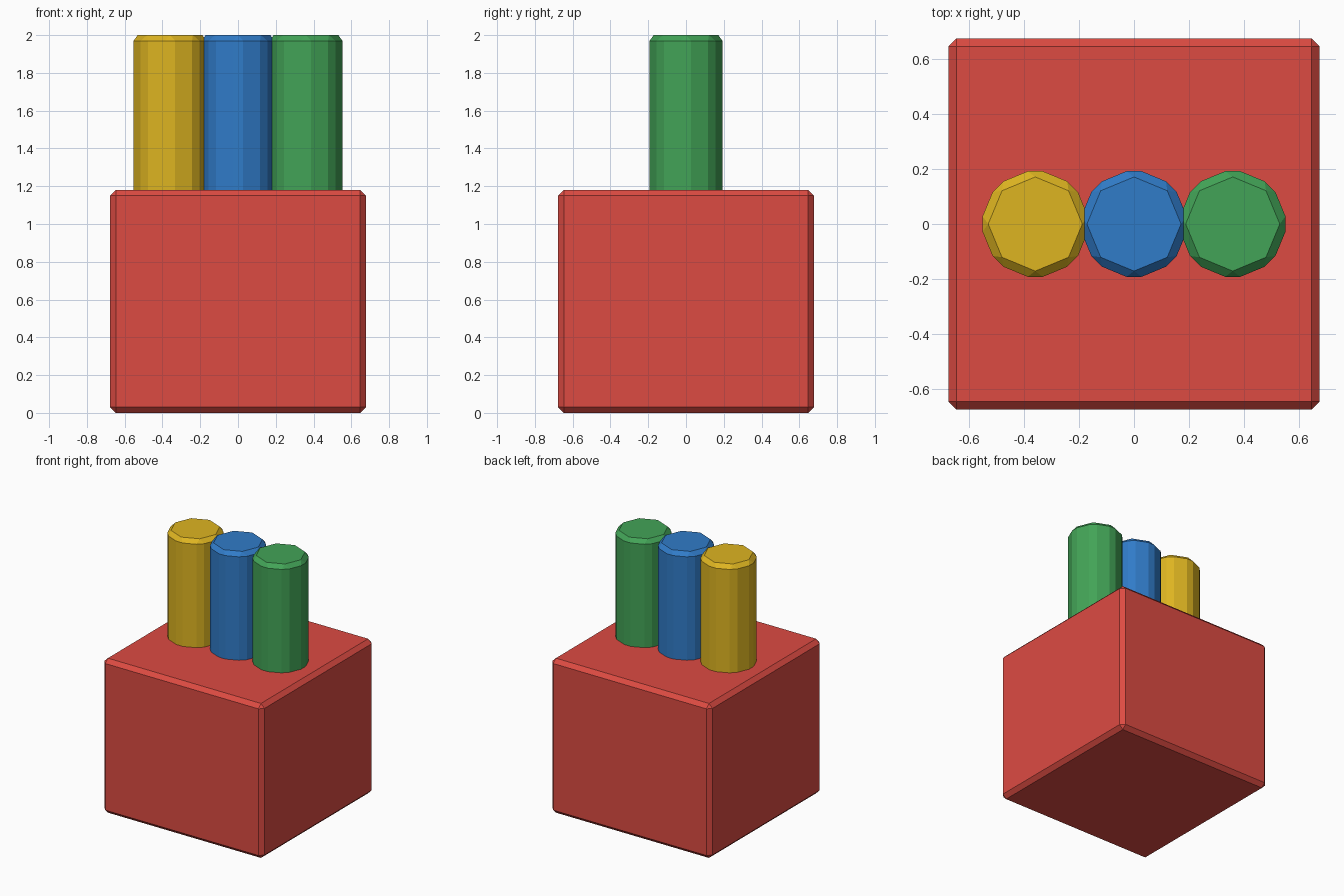
import bpy
import math

if "Cube" in bpy.data.objects:
    bpy.data.objects.remove(bpy.data.objects["Cube"])

BEVEL = 0.03
BOX_HALF = 0.677
BOX_TOP = 1.18
TOP = 2.0


def finish(obj, name, color):
    """Name the part, colour it and chamfer every edge."""
    obj.name = name
    mat = bpy.data.materials.new(name + "_color")
    mat.diffuse_color = (*color, 1.0)
    mat.use_nodes = True
    mat.node_tree.nodes["Principled BSDF"].inputs["Base Color"].default_value = mat.diffuse_color
    obj.data.materials.append(mat)
    mod = obj.modifiers.new("chamfer", 'BEVEL')
    mod.width = BEVEL
    mod.segments = 1
    mod.limit_method = 'ANGLE'
    mod.angle_limit = math.radians(30)


# Chamfered base block
bpy.ops.mesh.primitive_cube_add(size=1, location=(0, 0, BOX_TOP / 2))
block = bpy.context.object
block.scale = (BOX_HALF * 2, BOX_HALF * 2, BOX_TOP)
bpy.ops.object.transform_apply(location=False, rotation=False, scale=True)
finish(block, "base_block", (0.72, 0.07, 0.055))

# Row of octagonal pegs, sunk slightly into the block
sink = 0.1
depth = TOP - BOX_TOP + sink
pegs = [
    ("left_peg", -0.36, (0.73, 0.46, 0.015)),
    ("middle_peg", 0.0, (0.03, 0.2, 0.58)),
    ("right_peg", 0.36, (0.055, 0.37, 0.095)),
]
for name, x, color in pegs:
    bpy.ops.mesh.primitive_cylinder_add(
        vertices=8, radius=0.204, depth=depth, location=(x, 0, TOP - depth / 2))
    finish(bpy.context.object, name, color)
